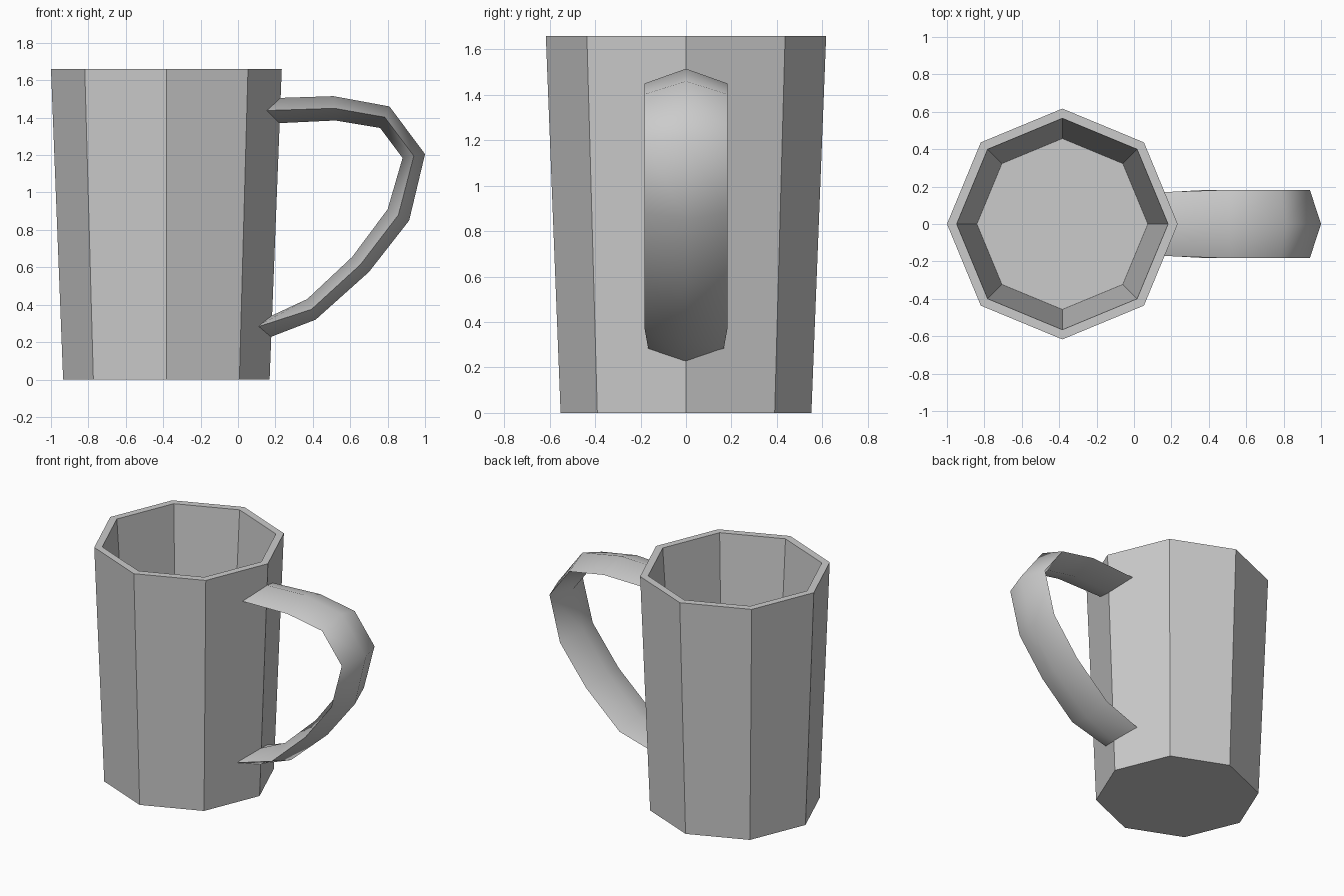
import bpy, bmesh
from math import cos, sin, pi, radians

if "Cube" in bpy.data.objects:
    bpy.data.objects.remove(bpy.data.objects["Cube"])


def loft(name, rings, smooth=None):
    """Skin a list of equal-length closed rings and cap both ends."""
    bm = bmesh.new()
    loops = [[bm.verts.new(p) for p in ring] for ring in rings]
    for a, b in zip(loops, loops[1:]):
        n = len(a)
        for i in range(n):
            j = (i + 1) % n
            bm.faces.new((a[i], a[j], b[j], b[i]))
    bm.faces.new(loops[0][::-1])
    bm.faces.new(loops[-1])
    bmesh.ops.recalc_face_normals(bm, faces=bm.faces[:])
    mesh = bpy.data.meshes.new(name)
    bm.to_mesh(mesh)
    bm.free()
    obj = bpy.data.objects.new(name, mesh)
    bpy.context.collection.objects.link(obj)
    if smooth:
        bpy.ops.object.select_all(action='DESELECT')
        obj.select_set(True)
        bpy.context.view_layer.objects.active = obj
        bpy.ops.object.shade_smooth_by_angle(angle=radians(smooth))
    return obj


# Octagonal cup: outer wall, rim, inner wall, floor (radius, height)
CUP_X = -0.383
profile = [(0.552, 0), (0.617, 1.66), (0.565, 1.66), (0.457, 0.10)]
loft("cup", [[(CUP_X + r * cos(i * pi / 4), r * sin(i * pi / 4), z)
              for i in range(8)] for r, z in profile])

# Handle: diamond section given by outer ridge, inner ridge and half width
stations = [
    ((0.205, 1.505), (0.205, 1.37), 0.17),
    ((0.51, 1.515), (0.52, 1.385), 0.183),
    ((0.81, 1.46), (0.76, 1.345), 0.183),
    ((1.0, 1.205), (0.88, 1.185), 0.183),
    ((0.915, 0.85), (0.80, 0.91), 0.183),
    ((0.70, 0.575), (0.61, 0.655), 0.183),
    ((0.415, 0.32), (0.37, 0.43), 0.183),
    ((0.155, 0.22), (0.155, 0.33), 0.165),
]
rings = []
for k, ((ox, oz), (ix, iz), w) in enumerate(stations):
    # End sections follow the corner of the octagonal wall
    back = 0.07 if k in (0, len(stations) - 1) else 0
    mx, mz = (ox + ix) / 2 - back, (oz + iz) / 2
    rings.append([(ox, 0, oz), (mx, w, mz), (ix, 0, iz), (mx, -w, mz)])
loft("handle", rings, smooth=60)
